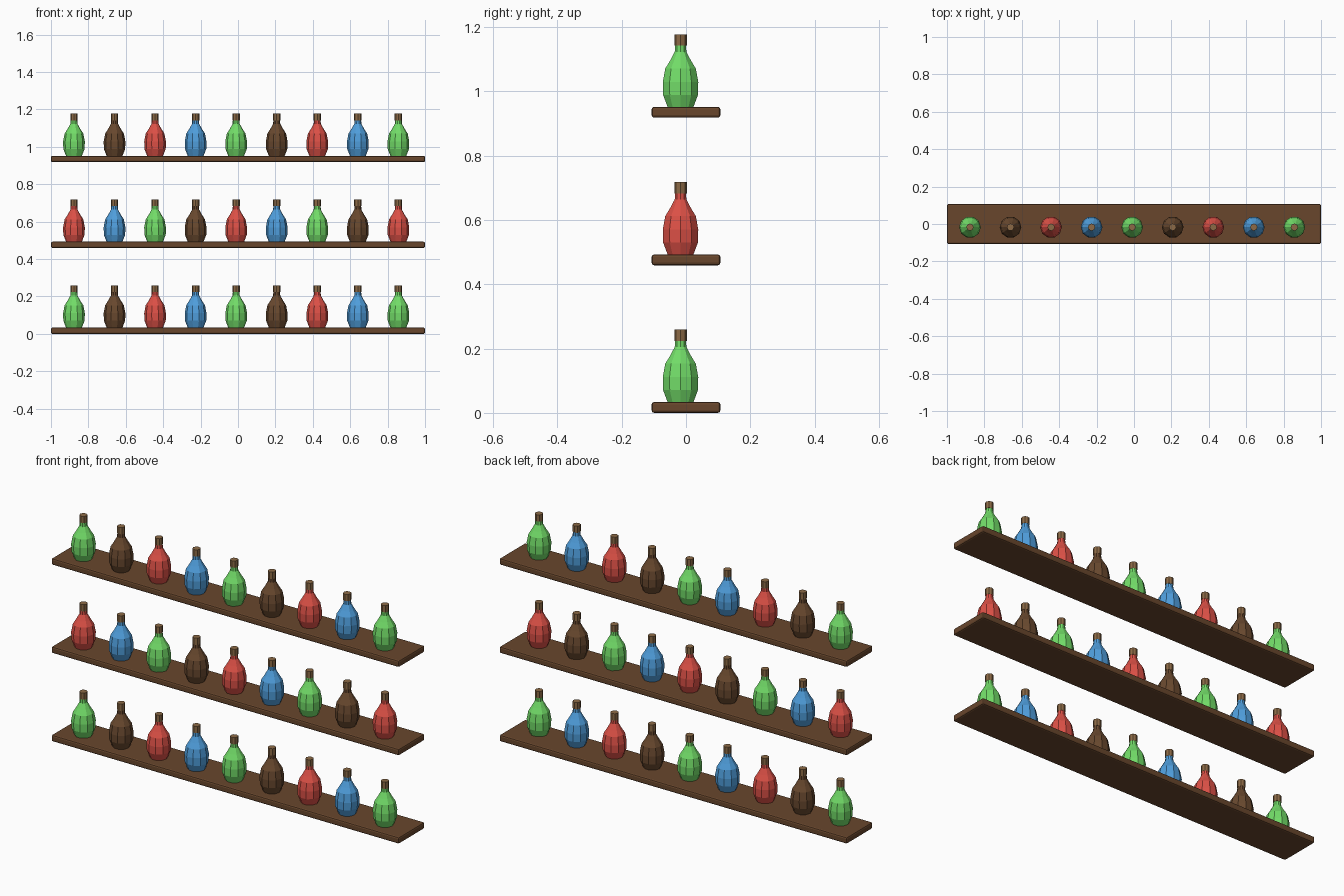
import bpy, bmesh, math

if "Cube" in bpy.data.objects:
    bpy.data.objects.remove(bpy.data.objects["Cube"])

def srgb(h):
    c = [int(h[i:i + 2], 16) / 255 for i in (0, 2, 4)]
    return [v / 12.92 if v <= 0.04045 else ((v + 0.055) / 1.055) ** 2.4 for v in c] + [1]

def material(name, h):
    m = bpy.data.materials.new(name)
    m.diffuse_color = srgb(h)
    m.use_nodes = True
    m.node_tree.nodes["Principled BSDF"].inputs["Base Color"].default_value = m.diffuse_color
    return m

GREEN = material("green glass", "72DC68")
RED = material("red glass", "DC5046")
BLUE = material("blue glass", "4F9EDC")
BROWN = material("brown glass", "68482E")
WOOD = material("shelf wood", "68462C")
CORK = material("cork", "8C6A46")

def add_object(name, bm, mats, loc):
    bmesh.ops.recalc_face_normals(bm, faces=bm.faces)
    me = bpy.data.meshes.new(name)
    bm.to_mesh(me)
    bm.free()
    for m in mats:
        me.materials.append(m)
    ob = bpy.data.objects.new(name, me)
    ob.location = loc
    bpy.context.collection.objects.link(ob)
    return ob

def lathe(bm, profile, sides, mat):
    """Faceted turned shape with closed ends."""
    rings = []
    for r, z in profile:
        rings.append([bm.verts.new((r * math.cos(2 * math.pi * i / sides),
                                    r * math.sin(2 * math.pi * i / sides), z))
                      for i in range(sides)])
    faces = [bm.faces.new(rings[0][::-1]), bm.faces.new(rings[-1])]
    for a, b in zip(rings, rings[1:]):
        for i in range(sides):
            j = (i + 1) % sides
            faces.append(bm.faces.new((a[i], a[j], b[j], b[i])))
    for f in faces:
        f.material_index = mat

def shelf(name, z):
    bm = bmesh.new()
    bmesh.ops.create_cube(bm, size=1)
    bmesh.ops.scale(bm, vec=(2.0, 0.214, 0.034), verts=bm.verts)
    bmesh.ops.bevel(bm, geom=bm.edges[:], offset=0.008, segments=2,
                    profile=0.5, affect='EDGES')
    add_object(name, bm, [WOOD], (0, 0, z + 0.017))

BODY = [(0.042, 0), (0.057, 0.038), (0.058, 0.078), (0.050, 0.120),
        (0.034, 0.145), (0.019, 0.172), (0.018, 0.193)]
STOPPER = [(0.0195, 0.191), (0.0195, 0.226)]

def bottle(name, glass, loc):
    bm = bmesh.new()
    lathe(bm, BODY, 10, 0)
    lathe(bm, STOPPER, 8, 1)
    add_object(name, bm, [glass, CORK], loc)

# three shelves, nine bottles each
ROWS = [[GREEN, BROWN, RED, BLUE], [RED, BLUE, GREEN, BROWN], [GREEN, BROWN, RED, BLUE]]
for k, colours in enumerate(ROWS):
    z = 0.459 * k
    shelf(f"shelf_{k + 1}", z)
    for i in range(9):
        bottle(f"bottle_{k + 1}_{i + 1}", colours[i % 4],
               (-0.877 + 0.2168 * i, -0.017, z + 0.033))
